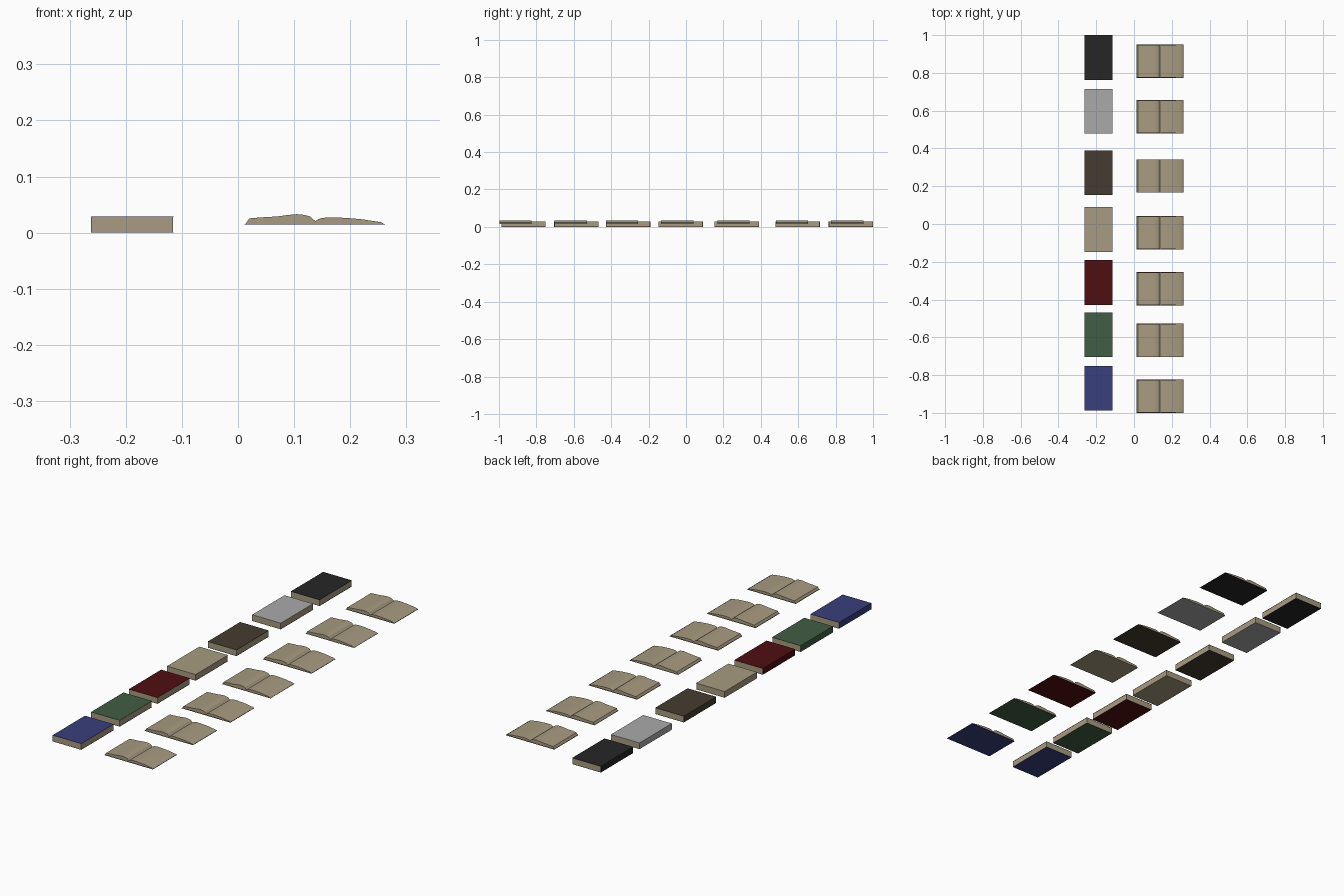
import bpy, bmesh, math

if "Cube" in bpy.data.objects:
    bpy.data.objects.remove(bpy.data.objects["Cube"])


def material(name, rgb):
    m = bpy.data.materials.new(name)
    m.diffuse_color = (*rgb, 1.0)
    m.use_nodes = True
    m.node_tree.nodes["Principled BSDF"].inputs["Base Color"].default_value = m.diffuse_color
    return m


def extrude_profile(name, profile, y0, y1, mat, smooth=False):
    """Solid made by sweeping an (x, z) outline from y0 to y1."""
    bm = bmesh.new()
    front = [bm.verts.new((x, y0, z)) for x, z in profile]
    back = [bm.verts.new((x, y1, z)) for x, z in profile]
    n = len(profile)
    bm.faces.new(front)
    bm.faces.new(back[::-1])
    for i in range(n):
        j = (i + 1) % n
        bm.faces.new((front[i], back[i], back[j], front[j]))
    bmesh.ops.recalc_face_normals(bm, faces=bm.faces)
    me = bpy.data.meshes.new(name)
    bm.to_mesh(me)
    bm.free()
    me.materials.append(mat)
    ob = bpy.data.objects.new(name, me)
    bpy.context.collection.objects.link(ob)
    if smooth:
        bpy.context.view_layer.objects.active = ob
        ob.select_set(True)
        bpy.ops.object.shade_smooth_by_angle(angle=math.radians(25))
        ob.select_set(False)
    return ob


paper = material("paper tan", (0.39, 0.33, 0.22))

# colour, cover material, closed-book centre y, open-book centre y
books = [
    ("black", material("black", (0.019, 0.019, 0.019)), 0.8815, 0.862),
    ("grey", material("grey", (0.40, 0.40, 0.40)), 0.597, 0.567),
    ("brown", material("dark brown", (0.058, 0.046, 0.029)), 0.2715, 0.254),
    ("tan", paper, -0.0285, -0.047),
    ("red", material("dark red", (0.08, 0.0046, 0.0055)), -0.309, -0.342),
    ("green", material("green", (0.053, 0.11, 0.06)), -0.5865, -0.6165),
    ("blue", material("blue", (0.04, 0.05, 0.20)), -0.869, -0.9115),
]

# closed book: C-shaped cover with the spine on the left
X0, X1, TOP, T = -0.262, -0.115, 0.029, 0.001
cover_c = [(X0, 0), (X1, 0), (X1, T), (X0 + T, T),
           (X0 + T, TOP - T), (X1, TOP - T), (X1, TOP), (X0, TOP)]
closed_block = [(X0 + T, T), (X1 - 0.0007, T),
                (X1 - 0.0007, TOP - T), (X0 + T, TOP - T)]

# open book: flat cover, two arched page stacks meeting in a valley
cover_flat = [(0.012, 0.0145), (0.262, 0.0145), (0.262, 0.0157), (0.012, 0.0157)]
open_pages = [(0.0135, 0.0157), (0.0165, 0.020), (0.020, 0.0255), (0.045, 0.0275),
              (0.070, 0.0290), (0.090, 0.0317), (0.105, 0.0330), (0.118, 0.0318),
              (0.129, 0.0288), (0.134, 0.0235), (0.138, 0.0208), (0.143, 0.0240),
              (0.150, 0.0263), (0.165, 0.0273), (0.180, 0.0270), (0.200, 0.0257),
              (0.220, 0.0240), (0.240, 0.0210), (0.255, 0.0187), (0.260, 0.0157)]

for colour, mat, yc, yo in books:
    h = 0.1185
    extrude_profile(f"closed_{colour}_cover", cover_c, yc - h, yc + h, mat)
    extrude_profile(f"closed_{colour}_pages", closed_block,
                    yc - h + 0.0007, yc + h - 0.0007, paper)
    h = 0.0885
    extrude_profile(f"open_{colour}_cover", cover_flat, yo - h, yo + h, mat)
    extrude_profile(f"open_{colour}_pages", open_pages,
                    yo - h + 0.002, yo + h - 0.002, paper, smooth=True)
